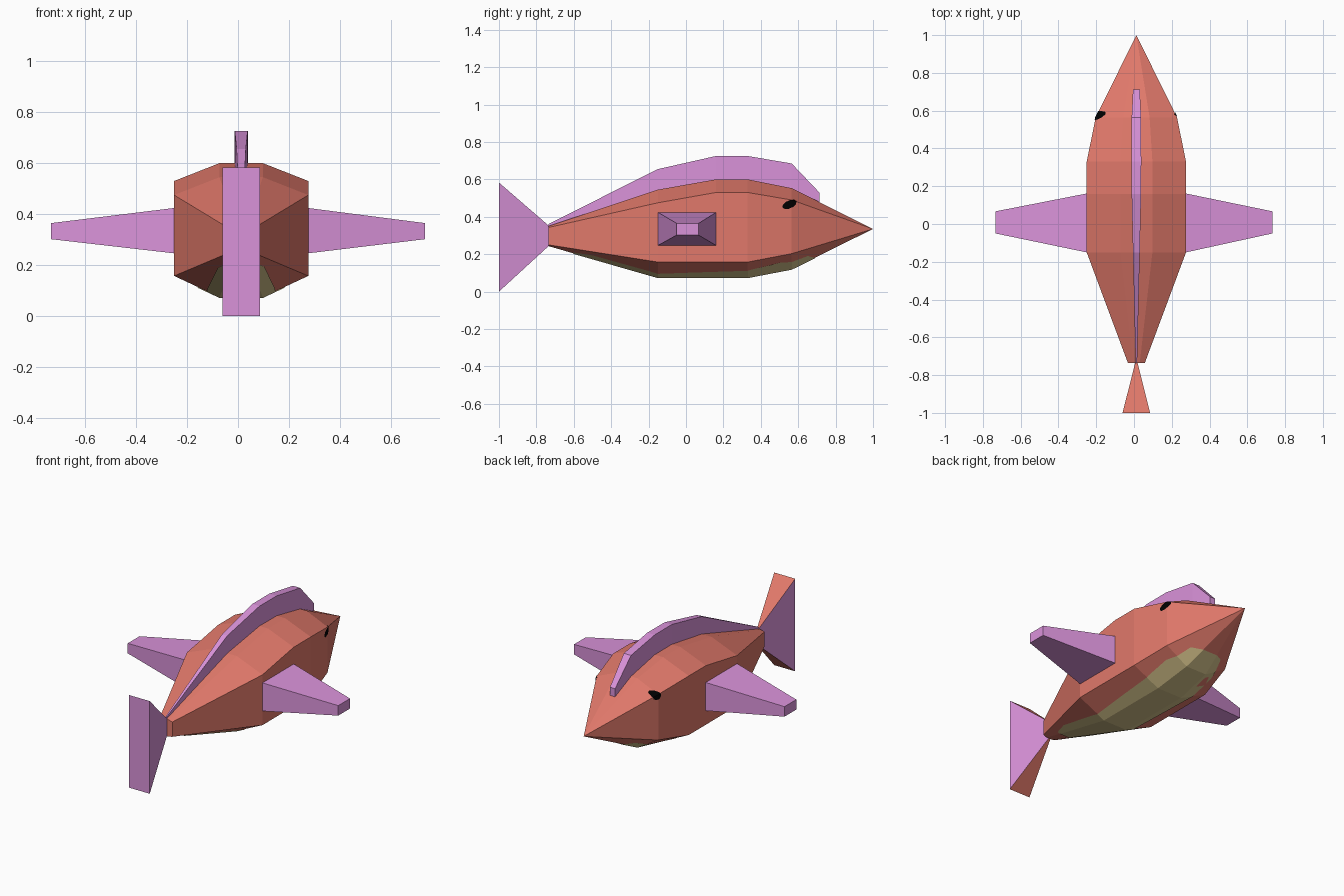
import bpy, bmesh, math
from mathutils import Vector

if "Cube" in bpy.data.objects:
    bpy.data.objects.remove(bpy.data.objects["Cube"])

CX = 0.0125  # body centre line


def material(name, rgb):
    m = bpy.data.materials.new(name)
    m.diffuse_color = (*rgb, 1)
    m.use_nodes = True
    m.node_tree.nodes["Principled BSDF"].inputs["Base Color"].default_value = m.diffuse_color
    return m


SALMON = material("salmon", (0.75, 0.19, 0.145))
PURPLE = material("purple", (0.70, 0.29, 0.70))
OLIVE = material("belly_olive", (0.67, 0.55, 0.26))
BLACK = material("eye_black", (0.0, 0.0, 0.0))


def finish(bm, name, *mats):
    me = bpy.data.meshes.new(name)
    bm.to_mesh(me)
    bm.free()
    ob = bpy.data.objects.new(name, me)
    bpy.context.collection.objects.link(ob)
    for m in mats:
        me.materials.append(m)
    return ob


def loft(rings):
    """Skin a row of equal cross-sections and cap both ends."""
    bm = bmesh.new()
    rows = [[bm.verts.new(p) for p in r] for r in rings]
    n = len(rows[0])
    for a, b in zip(rows, rows[1:]):
        for i in range(n):
            j = (i + 1) % n
            bm.faces.new((a[i], a[j], b[j], b[i]))
    bm.faces.new(rows[0])
    bm.faces.new(rows[-1])
    bmesh.ops.remove_doubles(bm, verts=bm.verts, dist=1e-4)
    bmesh.ops.recalc_face_normals(bm, faces=bm.faces)
    bm.normal_update()
    return bm


# Body stations: y, half width, flat half width, z of belly, lower edge, upper edge, back
STATIONS = [
    (-0.735, 0.045, 0.018, 0.243, 0.250, 0.343, 0.350),
    (-0.15, 0.263, 0.085, 0.075, 0.158, 0.475, 0.545),
    (0.16, 0.263, 0.085, 0.075, 0.158, 0.530, 0.600),
    (0.33, 0.263, 0.085, 0.075, 0.158, 0.530, 0.600),
    (0.565, 0.215, 0.070, 0.120, 0.203, 0.490, 0.553),
    (1.0, 0, 0, 0.335, 0.335, 0.335, 0.335),
]


def make_body():
    rings = []
    for y, w, f, z0, z1, z2, z3 in STATIONS:
        half = [(f, z0), (w, z1), (w, z2), (f, z3)]
        ring = half + [(-x, z) for x, z in reversed(half)]
        rings.append([(CX + x, y, z) for x, z in ring])
    return loft(rings)


finish(make_body(), "body", SALMON)


def skin_patch(name, mat, outline, facing, min_dot):
    """Painted patch: body skin trimmed to a convex outline seen along 'facing'."""
    bm = make_body()
    away = [f for f in bm.faces if f.normal.dot(facing) < min_dot]
    bmesh.ops.delete(bm, geom=away, context='FACES')
    mid = sum(outline, Vector()) / len(outline)
    for a, b in zip(outline, outline[1:] + outline[:1]):
        no = (b - a).cross(facing).normalized()
        if no.dot(mid - a) > 0:
            no = -no
        bmesh.ops.bisect_plane(bm, geom=bm.verts[:] + bm.edges[:] + bm.faces[:],
                               plane_co=a, plane_no=no, clear_outer=True)
    bm.normal_update()
    shift = [(v, v.normal * 0.003) for v in bm.verts]
    for v, d in shift:
        v.co += d
    finish(bm, name, mat)


# Belly patch on the underside
side = [(0.05, -0.60), (0.09, -0.5), (0.13, -0.2), (0.153, 0.1), (0.17, 0.35),
        (0.165, 0.5), (0.11, 0.65), (0.05, 0.69)]
belly = [Vector((CX + x, y, 0)) for x, y in side]
belly += [Vector((CX - x, y, 0)) for x, y in reversed(side)]
skin_patch("belly_patch", OLIVE, belly, Vector((0, 0, -1)), 0.3)


# Eyes: tilted ovals on the cheeks
def oval(y, z, ry, rz, tilt):
    pts = []
    for i in range(10):
        a = math.tau * i / 10
        u, v = ry * math.cos(a), rz * math.sin(a)
        pts.append(Vector((0, y + u * math.cos(tilt) - v * math.sin(tilt),
                           z + u * math.sin(tilt) + v * math.cos(tilt))))
    return pts


skin_patch("right_eye", BLACK, oval(0.552, 0.466, 0.04, 0.021, 0.4), Vector((1, 0, 0)), 0.1)
skin_patch("left_eye", BLACK, oval(0.572, 0.482, 0.026, 0.024, 0), Vector((-1, 0, 0)), 0.1)

# Dorsal fin: y, half width, root z, crest z
DORSAL = [(-0.735, 0.004, 0.335, 0.362), (-0.15, 0.018, 0.52, 0.655),
          (0.16, 0.025, 0.57, 0.725), (0.33, 0.026, 0.57, 0.725),
          (0.565, 0.025, 0.52, 0.685), (0.713, 0.018, 0.46, 0.53)]
finish(loft([[(CX - w, y, a), (CX + w, y, a), (CX + w, y, b), (CX - w, y, b)]
             for y, w, a, b in DORSAL]), "dorsal_fin", PURPLE)

# Side fins: tapered blocks
for name, s in (("right_fin", 1), ("left_fin", -1)):
    rings = [[(x, y0, z0), (x, y1, z0), (x, y1, z1), (x, y0, z1)]
             for x, y0, y1, z0, z1 in ((CX + s * 0.24, -0.155, 0.166, 0.244, 0.427),
                                       (s * 0.733, -0.05, 0.067, 0.302, 0.365))]
    finish(loft(rings), name, PURPLE)

# Tail fin: flaring wedge with body-coloured top and bottom slopes
bm = loft([[(CX - w, y, a), (CX + w, y, a), (CX + w, y, b), (CX - w, y, b)]
           for y, w, a, b in ((-0.725, 0.004, 0.252, 0.345), (-1.0, 0.073, 0.0, 0.583))])
for f in bm.faces:
    f.material_index = 1 if abs(f.normal.z) > 0.5 else 0
finish(bm, "tail_fin", PURPLE, SALMON)
